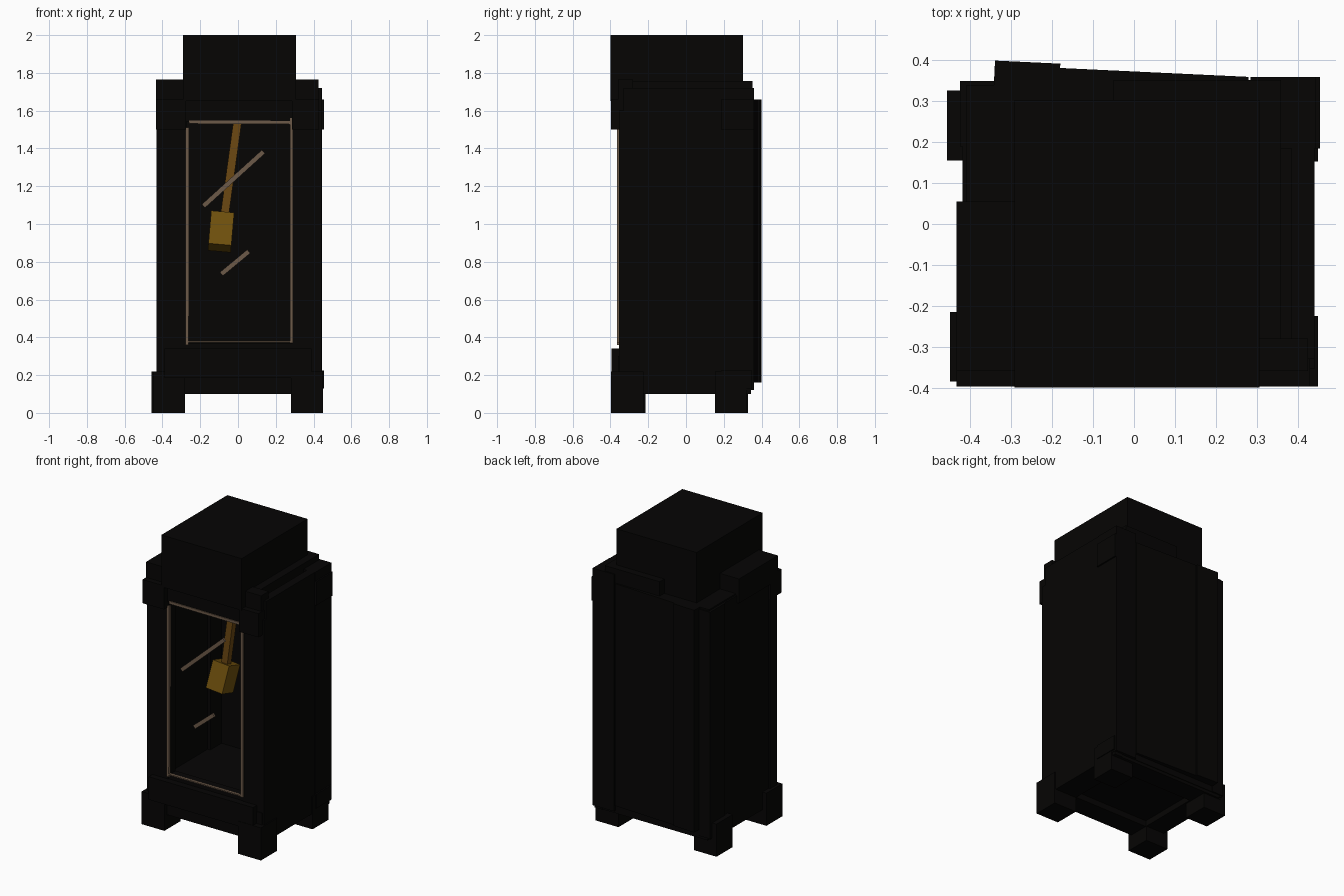
import bpy
from mathutils import Euler
from math import radians, atan2, hypot


def material(name, rgb):
    m = bpy.data.materials.new(name)
    m.diffuse_color = (*rgb, 1)
    return m


WOOD = material("black_wood", (0.0018, 0.0015, 0.0012))
GOLD = material("old_gold", (0.16, 0.08, 0.004))
BRONZE = material("bronze", (0.15, 0.065, 0.006))
TRIM = material("dull_trim", (0.15, 0.1, 0.065))


def slab(name, size, loc, mat, rot=(0, 0, 0)):
    bpy.ops.mesh.primitive_cube_add(size=1, location=loc, rotation=Euler(rot))
    ob = bpy.context.object
    ob.name = name
    ob.scale = size
    ob.data.materials.append(mat)
    return ob


def box(name, x, y, z, mat=WOOD):
    spans = (x, y, z)
    return slab(name, [b - a for a, b in spans], [(a + b) / 2 for a, b in spans], mat)


def bar(name, p, q, y, width, depth, mat):
    """Bar between two (x, z) points, lying in the plane y."""
    dx, dz = q[0] - p[0], q[1] - p[1]
    return slab(name, (width, depth, hypot(dx, dz)),
                ((p[0] + q[0]) / 2, y, (p[1] + q[1]) / 2), mat, (0, atan2(dx, dz), 0))


# Feet, each slightly out of line
for name, x, y in (("front_left_foot", (-0.45, -0.28), (-0.385, -0.215)),
                   ("front_right_foot", (0.28, 0.45), (-0.398, -0.225)),
                   ("back_left_foot", (-0.457, -0.29), (0.155, 0.327)),
                   ("back_right_foot", (0.28, 0.45), (0.153, 0.32))):
    box(name, x, y, (0, 0.22))

# Base rails and floor
box("front_base_rail", (-0.39, 0.39), (-0.395, -0.28), (0.185, 0.34))
box("front_bottom_rail", (-0.39, 0.39), (-0.36, -0.22), (0.1, 0.2))
box("back_base_rail", (-0.40, 0.42), (0.2, 0.34), (0.1, 0.3))
box("left_base_rail", (-0.42, -0.28), (-0.36, 0.33), (0.1, 0.3))
box("right_base_rail", (0.28, 0.43), (-0.36, 0.33), (0.1, 0.3))
box("cabinet_floor", (-0.40, 0.42), (-0.33, 0.33), (0.14, 0.31))

# Cabinet walls; the back is a crooked two-part panel
box("left_side_panel", (-0.42, -0.36), (-0.33, 0.34), (0.11, 1.65))
box("right_side_panel", (0.385, 0.442), (-0.33, 0.345), (0.1, 1.72))
box("inner_back", (-0.40, 0.42), (0.31, 0.345), (0.12, 1.65))
tilt = (0, 0, radians(-2.7))
slab("back_panel", (0.47, 0.05, 1.5), (0.044, 0.346, 0.91), WOOD, tilt)
slab("back_panel_board", (0.16, 0.06, 1.5), (-0.2615, 0.366, 0.91), WOOD, tilt)

# Corner posts
box("front_left_post", (-0.432, -0.275), (-0.355, -0.28), (0.12, 1.6))
box("front_right_post", (0.285, 0.442), (-0.355, -0.28), (0.12, 1.6))
box("back_left_post", (-0.425, -0.34), (0.19, 0.35), (0.12, 1.65))
box("back_right_post", (0.285, 0.445), (0.185, 0.36), (0.12, 1.72))

# Corner blocks
box("front_left_block", (-0.434, -0.275), (-0.397, -0.28), (1.5, 1.66))
box("front_right_block", (0.285, 0.43), (-0.397, -0.28), (1.5, 1.66))
box("back_right_upper_block", (0.3, 0.455), (0.185, 0.36), (1.5, 1.66))
box("back_right_lower_block", (0.3, 0.455), (0.185, 0.35), (0.13, 0.225))

# Header, roof boards and top box
box("front_header", (-0.432, 0.425), (-0.36, -0.28), (1.54, 1.765))
box("left_roof_board", (-0.434, -0.25), (-0.36, 0.055), (1.6, 1.765))
box("right_roof_board", (-0.05, 0.36), (-0.3, 0.352), (1.62, 1.757))
box("roof", (-0.41, 0.42), (-0.33, 0.34), (1.6, 1.66))
box("top_box", (-0.292, 0.307), (-0.4, 0.303), (1.65, 2.0))
box("left_window_rail", (-0.29, -0.27), (-0.35, -0.28), (0.34, 1.54))
box("window_sill", (-0.28, 0.29), (-0.35, -0.28), (0.3, 0.368))

# Window trim and glass glints
for name, p, q in (("left_trim", (-0.27, 0.36), (-0.268, 1.51)),
                   ("right_trim", (0.283, 0.37), (0.283, 1.56)),
                   ("top_trim", (-0.26, 1.54), (0.285, 1.537)),
                   ("bottom_trim", (-0.27, 0.377), (0.285, 0.377))):
    wide = 0.008 if name == "bottom_trim" else 0.018
    bar(name, p, q, -0.356, wide, 0.02, TRIM)
bar("upper_glint", (-0.183, 1.095), (0.135, 1.383), -0.337, 0.025, 0.014, TRIM)
bar("lower_glint", (-0.088, 0.735), (0.057, 0.855), -0.337, 0.025, 0.014, TRIM)

# Pendulum
bar("pendulum_rod", (0.0, 1.56), (-0.072, 1.04), -0.025, 0.044, 0.044, BRONZE)
slab("pendulum_bob", (0.122, 0.13, 0.182), (-0.09, -0.031, 0.96), GOLD,
     (radians(-17), radians(5), 0))
